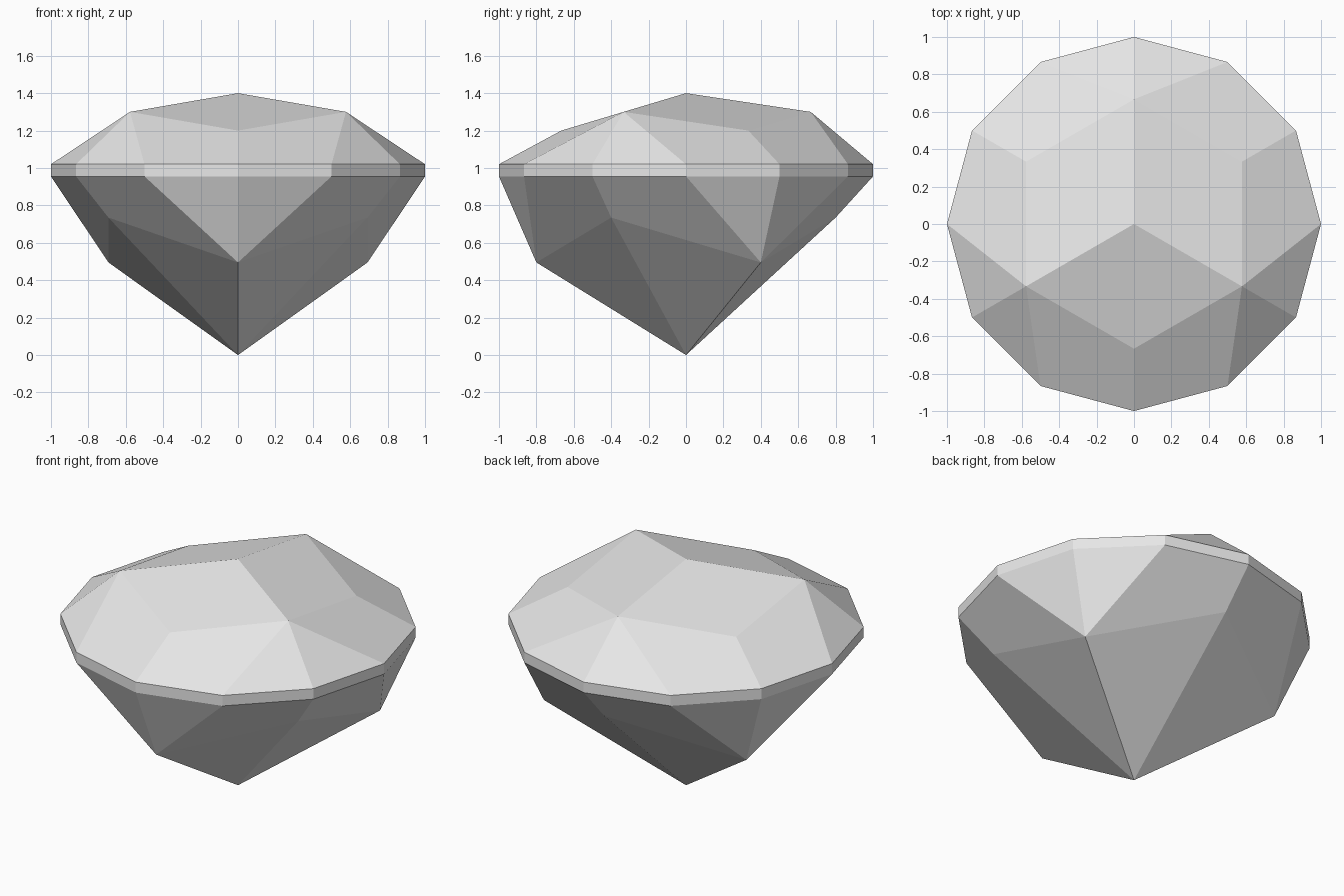
import bpy
import bmesh
from math import cos, sin, radians

cube = bpy.data.objects.get("Cube")
if cube:
    bpy.data.objects.remove(cube, do_unlink=True)

# One plain gem colour
stone = bpy.data.materials.new("pale_grey_stone")
stone.use_nodes = True
colour = (0.8, 0.8, 0.8, 1)
stone.diffuse_color = colour
stone.node_tree.nodes["Principled BSDF"].inputs["Base Color"].default_value = colour

bm = bmesh.new()


def ring(radius, heights, start, step):
    """Ring of vertices keyed by angle, cycling through the heights."""
    verts = {}
    for i in range(360 // step):
        a = (start + i * step) % 360
        z = heights[i % len(heights)]
        verts[a] = bm.verts.new((radius * cos(radians(a)), radius * sin(radians(a)), z))
    return verts


# Key levels, bottom to top
culet = bm.verts.new((0, 0, 0))
pavilion = ring(0.8, (0.495, 0.735), 30, 60)
girdle_low = ring(1, (0.955,), 0, 30)
girdle_high = ring(1, (1.02,), 0, 30)
crown = ring(2 / 3, (1.2, 1.3), 30, 60)
apex = bm.verts.new((0, 0, 1.4))


def facet(*verts):
    bm.faces.new(verts)


def band(inner, girdle, fan, shared):
    """Fan two triangles at one inner corner, with quads reaching its neighbours."""
    for side in (-1, 1):
        a, b, c = fan, (fan + 30 * side) % 360, (fan + 60 * side) % 360
        facet(inner[fan], girdle[a], girdle[b])
        facet(inner[fan], girdle[b], girdle[c], inner[shared(c)])


# Girdle wall
for a in girdle_low:
    b = (a + 30) % 360
    facet(girdle_low[a], girdle_low[b], girdle_high[b], girdle_high[a])

# Pavilion point
for a in pavilion:
    facet(culet, pavilion[(a + 60) % 360], pavilion[a])

for k in range(3):
    low, high = 30 + 120 * k, 90 + 120 * k
    # Upper pavilion and lower crown facets
    band(pavilion, girdle_low, low, lambda c: c)
    band(crown, girdle_high, high, lambda c: c)
    # Rhombic top facets
    facet(apex, crown[(low - 60) % 360], crown[low], crown[(low + 60) % 360])

bmesh.ops.recalc_face_normals(bm, faces=bm.faces)
mesh = bpy.data.meshes.new("cut_gem")
bm.to_mesh(mesh)
bm.free()
mesh.materials.append(stone)
gem = bpy.data.objects.new("cut_gem", mesh)
bpy.context.collection.objects.link(gem)
